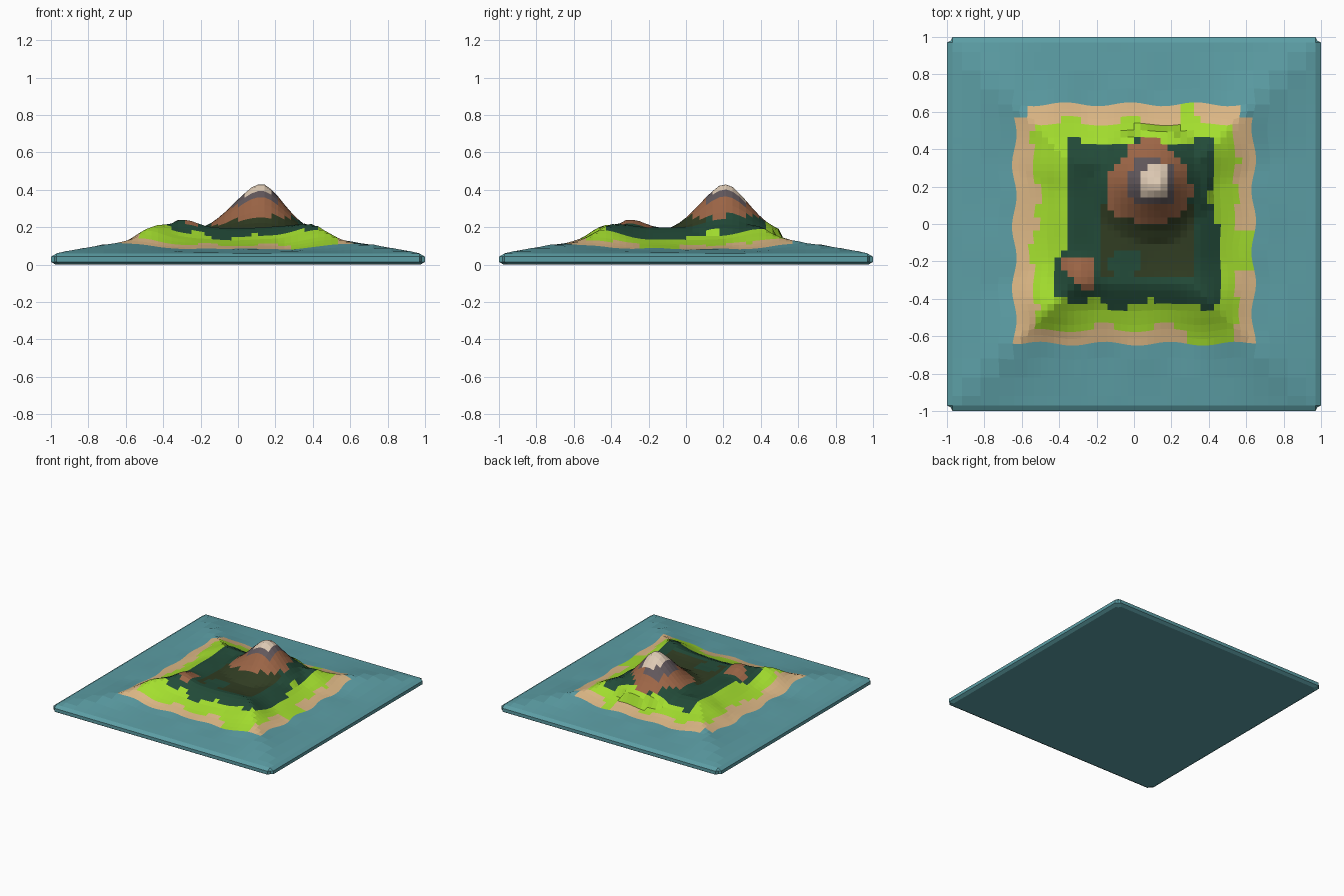
import bpy, bmesh, math
from math import sin, exp, hypot

if "Cube" in bpy.data.objects:
    bpy.data.objects.remove(bpy.data.objects["Cube"])


def mat(name, r, g, b):
    m = bpy.data.materials.new(name)
    lin = [((c / 255 + 0.055) / 1.055) ** 2.4 for c in (r, g, b)]
    m.diffuse_color = (*lin, 1)
    m.use_nodes = True
    m.node_tree.nodes["Principled BSDF"].inputs["Base Color"].default_value = m.diffuse_color
    return m


mats = [mat("sea_teal", 92, 158, 165), mat("sand", 220, 183, 133),
        mat("grass_lime", 163, 222, 46), mat("forest_green", 34, 74, 56),
        mat("olive_ground", 48, 60, 34), mat("rock_brown", 156, 101, 70),
        mat("rock_grey", 98, 88, 92), mat("summit_cream", 222, 202, 180)]
SEA, SAND, LIME, FOREST, OLIVE, BROWN, GREY, CREAM = range(8)


def lerp(table, t):
    for (a, u), (b, v) in zip(table, table[1:]):
        if t <= b:
            return u + (v - u) * max(0, (t - a) / (b - a))
    return table[-1][1]


BASE = [(0, .185), (.22, .187), (.33, .197), (.4, .165), (.46, .135), (.55, .105),
        (.64, .083), (.8, .072), (.97, .06), (1, .042)]
PEAK = [(0, .435), (.04, .42), (.1, .365), (.15, .31), (.2, .26), (.25, .22),
        (.31, .19), (.4, .1)]


def bump(x, y, cx, cy, h, r):
    return h * exp(-((x - cx) ** 2 + (y - cy) ** 2) / (r * r))


# Terrain height: square shelf, corner ridges, low hill and main peak
def height(x, y):
    d = max(abs(x), abs(y))
    z = lerp(BASE, d)
    if d < .96:
        diag = max(0, min(abs(x), abs(y)) / max(d, .01) - .45) / .55
        z += .03 * diag * math.sin(math.pi * min(1, max(0, (d - .25) / .73)))
        z += .004 * sin(14 * x + 3 * y) * sin(11 * y - 4 * x) * min(1, (.96 - d) * 4)
    z += bump(x, y, -.47, -.44, .045, .12) + bump(x, y, .4, -.42, .035, .12)
    z += bump(x, y, .42, .38, .02, .1) + bump(x, y, -.45, .3, .02, .12)
    z += bump(x, y, -.28, -.28, .045, .09)
    dx = x - .125
    r = hypot(dx * (1.13 if dx > 0 else .92), (y - .21) * (1.08 if y > .21 else 1))
    p = lerp(PEAK, r)
    return max(z, p) if r < .33 else z


# Colour zones by position
def zone(x, y):
    w = .018 * sin(17 * x + 9 * y) + .012 * sin(31 * y - 23 * x)
    d = max(abs(x), abs(y))
    if d > .64 or (y > 0 and min(abs(x), abs(y)) > .575):
        return SEA
    if hypot(x - .1, y - .22) + w * .8 < .088:
        return CREAM
    if hypot(x - .085, y - .22) + w * .6 < .135:
        return GREY
    if hypot(x - .085, y - .215) + w < .222:
        return BROWN
    if -.39 < x < -.2 and -.37 < y < -.16 and x + y > -.63 and x + y < -.41:
        return BROWN
    if -.18 < x < .33 and -.3 < y < .12:
        return FOREST if hypot(x + .05, y + .21) < .085 else OLIVE
    left = -.42 if -.4 < y < -.14 else -.35
    right = .46 if y < 0 else .42
    if left < x + w * .5 < right and -.43 < y + w < .44:
        return FOREST
    if -.53 < x + w < .54 and -.56 < y + w * .6 < .545:
        return LIME
    if (.3 < x < .53 and y < 0) or (.26 < x < .32 and y > 0) or (x > 0 and -.24 < y < -.04):
        return LIME
    return SAND


# Terrain slab grid: fine on the island, coarse in the sea
N = 36
half = [.72, .82, .92, .97, 1]
coords = [-c for c in reversed(half)] + [-.64 + 1.28 * i / N for i in range(N + 1)] + half
n = len(coords)
bm = bmesh.new()
grid, nominal = [], []
for y0 in coords:
    row = []
    for x0 in coords:
        x, y = x0, y0
        # wavy shoreline
        d = max(abs(x), abs(y))
        if d < .9:
            k = max(0, 1 - abs(d - .62) / .2)
            if abs(x) >= abs(y):
                x += k * .014 * sin(19 * y + 2 * x)
            else:
                y += k * .012 * sin(18 * x + 3 * y)
        z = height(x, y)
        if abs(x0) == 1 and abs(y0) == 1:
            x, y = .98 * x0, .98 * y0
        row.append(bm.verts.new((x, y, z)))
    grid.append(row)

for j in range(n - 1):
    for i in range(n - 1):
        f = bm.faces.new((grid[j][i], grid[j][i + 1], grid[j + 1][i + 1], grid[j + 1][i]))
        f.material_index = zone((coords[i] + coords[i + 1]) / 2, (coords[j] + coords[j + 1]) / 2)

# Slab side wall, bevelled lower edge and flat underside
rim = (grid[0] + [r[-1] for r in grid[1:]] + grid[-1][-2::-1]
       + [r[0] for r in grid[-2:0:-1]])
for z, s in ((.015, 1), (0, .975)):
    ring = [bm.verts.new((max(-s, min(s, v.co.x)), max(-s, min(s, v.co.y)), z)) for v in rim]
    if s < 1:
        for v, u in zip(ring, rim):
            v.co.x, v.co.y = u.co.x * s, u.co.y * s
    for k in range(len(rim)):
        m = (k + 1) % len(rim)
        bm.faces.new((rim[k], ring[k], ring[m], rim[m]))
    rim = ring
bm.faces.new(rim)
bmesh.ops.recalc_face_normals(bm, faces=bm.faces)

me = bpy.data.meshes.new("island_terrain")
bm.to_mesh(me)
bm.free()
for m in mats:
    me.materials.append(m)
ob = bpy.data.objects.new("island_terrain", me)
bpy.context.collection.objects.link(ob)
